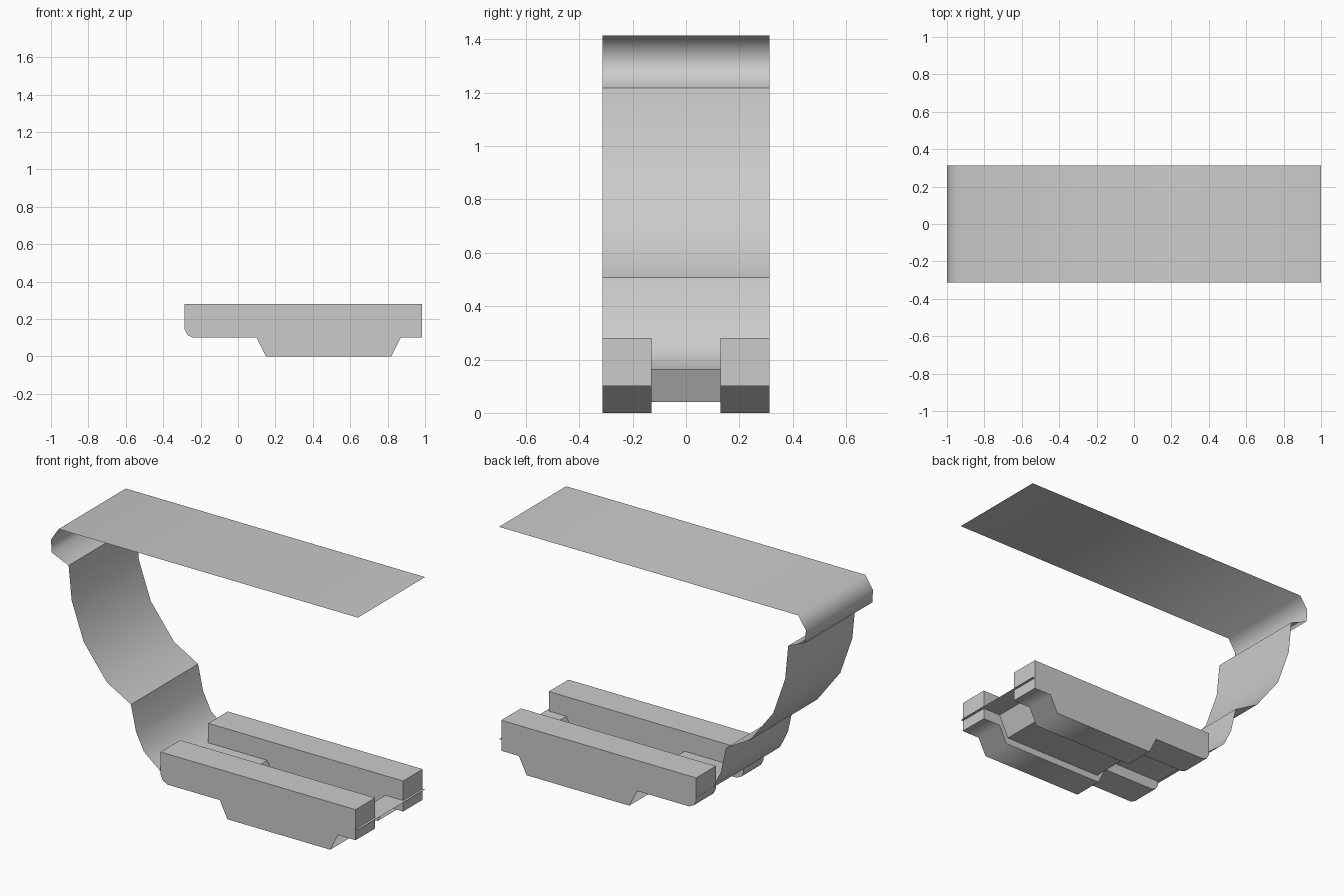
import bpy, bmesh

cube = bpy.data.objects.get("Cube")
if cube:
    bpy.data.objects.remove(cube)

HALF_WIDTH = 0.3125   # half depth of the whole clip
CHANNEL = 0.13        # half width of the gap between the rails

metal = bpy.data.materials.new("plain grey")
metal.use_nodes = True
GREY = (0.6, 0.6, 0.6, 1)
metal.diffuse_color = GREY
metal.node_tree.nodes["Principled BSDF"].inputs["Base Color"].default_value = GREY


def extrude_profile(name, points, y0, y1, closed, creases=None):
    """Sweep an x/z profile along y; closed profiles get end caps."""
    bm = bmesh.new()
    near = [bm.verts.new((x, y0, z)) for x, z in points]
    far = [bm.verts.new((x, y1, z)) for x, z in points]
    count = len(points)
    for i in range(count if closed else count - 1):
        j = (i + 1) % count
        bm.faces.new((near[i], near[j], far[j], far[i]))
    if closed:
        bm.faces.new(near)
        bm.faces.new(far[::-1])
        bmesh.ops.recalc_face_normals(bm, faces=bm.faces)
    for face in bm.faces:
        face.smooth = True
    # Keep the chosen fold lines crisp
    for i in creases or []:
        bm.edges.get((near[i], far[i])).smooth = False
    mesh = bpy.data.meshes.new(name)
    bm.to_mesh(mesh)
    bm.free()
    mesh.materials.append(metal)
    obj = bpy.data.objects.new(name, mesh)
    bpy.context.collection.objects.link(obj)
    return obj


# Folded sheet: top flap, rolled lip, two curved sections, dipped base
lip = [(-0.95, 1.415), (-1, 1.34), (-0.995, 1.265), (-0.885, 1.218)]
upper_curve = [(-0.865, 1.018), (-0.787, 0.795), (-0.636, 0.597), (-0.479, 0.508)]
lower_curve = [(-0.446, 0.357), (-0.394, 0.252), (-0.285, 0.165)]
base = [(0.1, 0.165), (0.16, 0.04), (0.81, 0.04), (0.87, 0.165), (1, 0.165)]
sheet = [(1, 1.415)] + lip + upper_curve + lower_curve + base
folds = [len(lip), len(lip + upper_curve)]
folds += range(len(sheet) - len(base), len(sheet) - 1)
extrude_profile("folded_sheet", sheet[::-1], -HALF_WIDTH, HALF_WIDTH, False,
                [len(sheet) - 1 - i for i in folds])

# Pair of rails gripping the base
rail = [(-0.285, 0.28), (-0.285, 0.145), (-0.27, 0.115), (-0.24, 0.1),
        (0.1, 0.1), (0.15, 0), (0.82, 0), (0.87, 0.1),
        (0.985, 0.1), (0.985, 0.28)]
for name, y0, y1 in (("right_rail", -HALF_WIDTH, -CHANNEL),
                     ("left_rail", CHANNEL, HALF_WIDTH)):
    obj = extrude_profile(name, rail, y0, y1, True)
    bpy.ops.object.select_all(action="DESELECT")
    obj.select_set(True)
    bpy.context.view_layer.objects.active = obj
    bpy.ops.object.shade_smooth_by_angle(angle=1.22)
